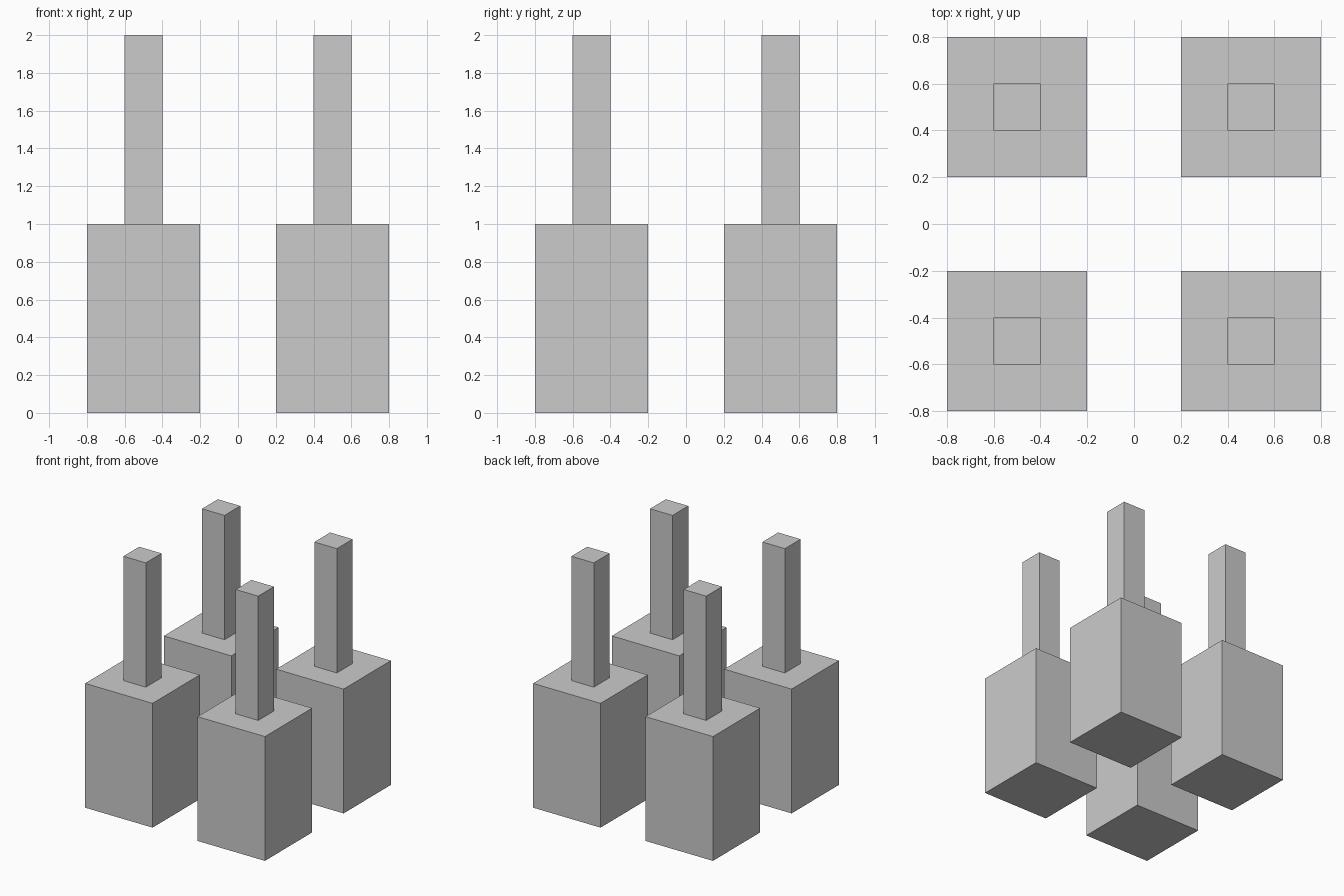
import bpy

# Remove the default object
cube = bpy.data.objects.get("Cube")
if cube:
    bpy.data.objects.remove(cube, do_unlink=True)

# Single flat colour
grey = bpy.data.materials.new("light grey")
grey.use_nodes = True
colour = (0.6, 0.6, 0.6, 1)
grey.diffuse_color = colour
grey.node_tree.nodes["Principled BSDF"].inputs["Base Color"].default_value = colour


def box(name, x, y, bottom, width, height):
    """Square upright box standing on the given height."""
    bpy.ops.mesh.primitive_cube_add(size=1, location=(x, y, bottom + height / 2))
    obj = bpy.context.object
    obj.name = name
    obj.scale = (width, width, height)
    bpy.ops.object.transform_apply(location=False, rotation=False, scale=True)
    obj.data.materials.append(grey)
    return obj


# Four identical towers: a broad block with a slim post on top
for side, x in (("right", -0.5), ("left", 0.5)):
    for end, y in (("front", -0.5), ("back", 0.5)):
        box(f"{end}_{side}_block", x, y, 0, 0.6, 1)
        box(f"{end}_{side}_post", x, y, 1, 0.2, 1)
